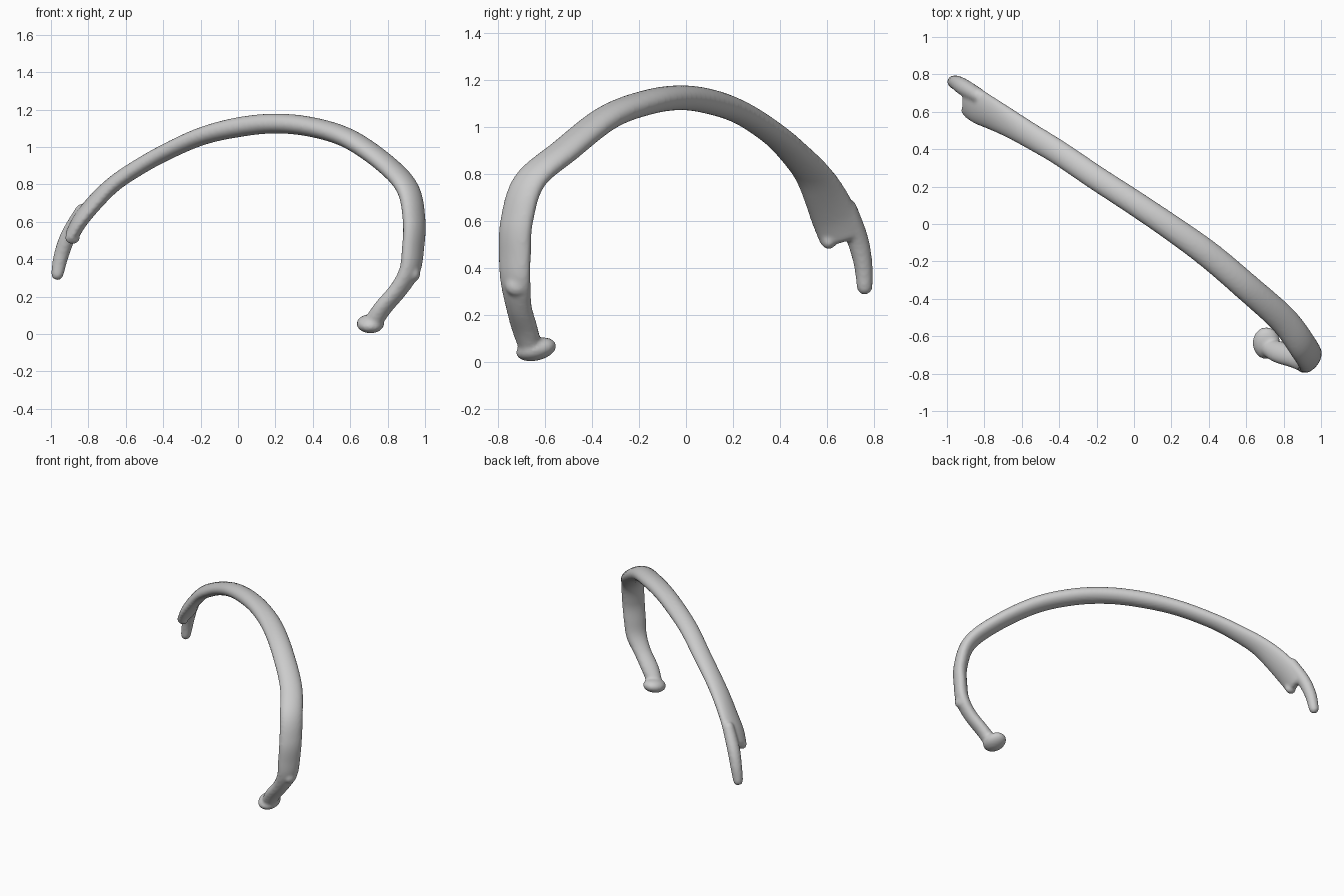
import bpy, bmesh, math
from mathutils import Vector, Matrix

if "Cube" in bpy.data.objects:
    bpy.data.objects.remove(bpy.data.objects["Cube"])

SIDES = 24
bm = bmesh.new()


def spline(a, b, c, d, t):
    return 0.5 * (2*b + (c-a)*t + (2*a-5*b+4*c-d)*t*t + (3*b-a-3*c+d)*t**3)


def sweep(stations, steps=8, end=0.02):
    """Loft ellipses through (x, y, z, half width, half thickness, twist 0-1)."""
    p = [stations[0]] + stations + [stations[-1]]
    rows = []
    for i in range(1, len(p) - 2):
        for s in range(steps):
            rows.append([spline(*(p[i+k][j] for k in (-1, 0, 1, 2)), s/steps)
                         for j in range(6)])
    rows.append(list(stations[-1]))
    rings = []
    for i, r in enumerate(rows):
        c = Vector(r[:3])
        t = (Vector(rows[min(i+1, len(rows)-1)][:3])
             - Vector(rows[max(i-1, 0)][:3])).normalized()
        w = Vector((0.6, 0.8, 0)).lerp(Vector((0.15, 0.9, 0.38)), r[5])
        w = (w - t * w.dot(t)).normalized()
        n = t.cross(w)
        # extra shrinking rings round off both ends
        extra = [(0, 1)]
        if i == 0:
            extra = [(-end, .45), (-end*.7, .8), (0, 1)]
        elif i == len(rows) - 1:
            extra = [(0, 1), (end*.7, .8), (end, .45)]
        for off, k in extra:
            rings.append([bm.verts.new(c + t*off
                          + w*(k*r[3]*math.cos(a)) + n*(k*r[4]*math.sin(a)))
                          for a in (2*math.pi*j/SIDES for j in range(SIDES))])
    for a, b in zip(rings, rings[1:]):
        for j in range(SIDES):
            k = (j+1) % SIDES
            bm.faces.new((a[j], a[k], b[k], b[j]))
    bm.faces.new(rings[0][::-1])
    bm.faces.new(rings[-1])


def knob(center, radii, tilt=0):
    m = (Matrix.Translation(center) @ Matrix.Rotation(tilt, 4, 'X')
         @ Matrix.Diagonal((*radii, 1)))
    bmesh.ops.create_uvsphere(bm, u_segments=24, v_segments=16, radius=1, matrix=m)


# Curved shaft, from the neck over the arch to the flat blade
sweep([
    (.72, -.66, .06, .05, .048, 0),
    (.775, -.685, .14, .06, .044, 0),
    (.86, -.712, .24, .06, .044, 0),
    (.918, -.725, .34, .072, .046, 0),
    (.935, -.728, .45, .078, .046, 0),
    (.942, -.72, .60, .08, .047, 0),
    (.91, -.665, .77, .08, .048, 0),
    (.80, -.515, .90, .078, .05, 0),
    (.60, -.335, 1.04, .075, .052, 0),
    (.40, -.165, 1.105, .073, .053, 0),
    (.20, -.02, 1.125, .069, .053, 0),
    (0, .115, 1.105, .067, .053, 0),
    (-.20, .245, 1.055, .066, .048, .1),
    (-.40, .38, .965, .066, .045, .3),
    (-.55, .47, .88, .07, .044, .6),
    (-.66, .535, .805, .078, .043, .8),
    (-.75, .585, .72, .09, .043, 1),
    (-.835, .63, .62, .1, .042, 1),
    (-.885, .662, .535, .098, .038, 1),
])

# Slim prong beyond the notch
sweep([
    (-.83, .685, .66, .04, .04, 1),
    (-.905, .728, .53, .046, .042, 1),
    (-.945, .753, .42, .04, .04, 1),
    (-.966, .76, .32, .034, .034, 1),
], end=.03)

# Rounded head, and the bumps beside the neck and the notch
knob((.708, -.637, .055), (.074, .088, .048), math.radians(14))
knob((.94, -.72, .325), (.035, .05, .045))
knob((-.885, .607, .515), (.04, .032, .035))

bmesh.ops.recalc_face_normals(bm, faces=bm.faces)
mesh = bpy.data.meshes.new("rib_bone")
bm.to_mesh(mesh)
bm.free()
rib = bpy.data.objects.new("rib_bone", mesh)
bpy.context.collection.objects.link(rib)

# Fuse everything into one smooth bone
fuse = rib.modifiers.new("fuse", 'REMESH')
fuse.mode = 'VOXEL'
fuse.voxel_size = 0.01
fuse.use_smooth_shade = True
soften = rib.modifiers.new("soften", 'SMOOTH')
soften.factor = 0.5
soften.iterations = 6
